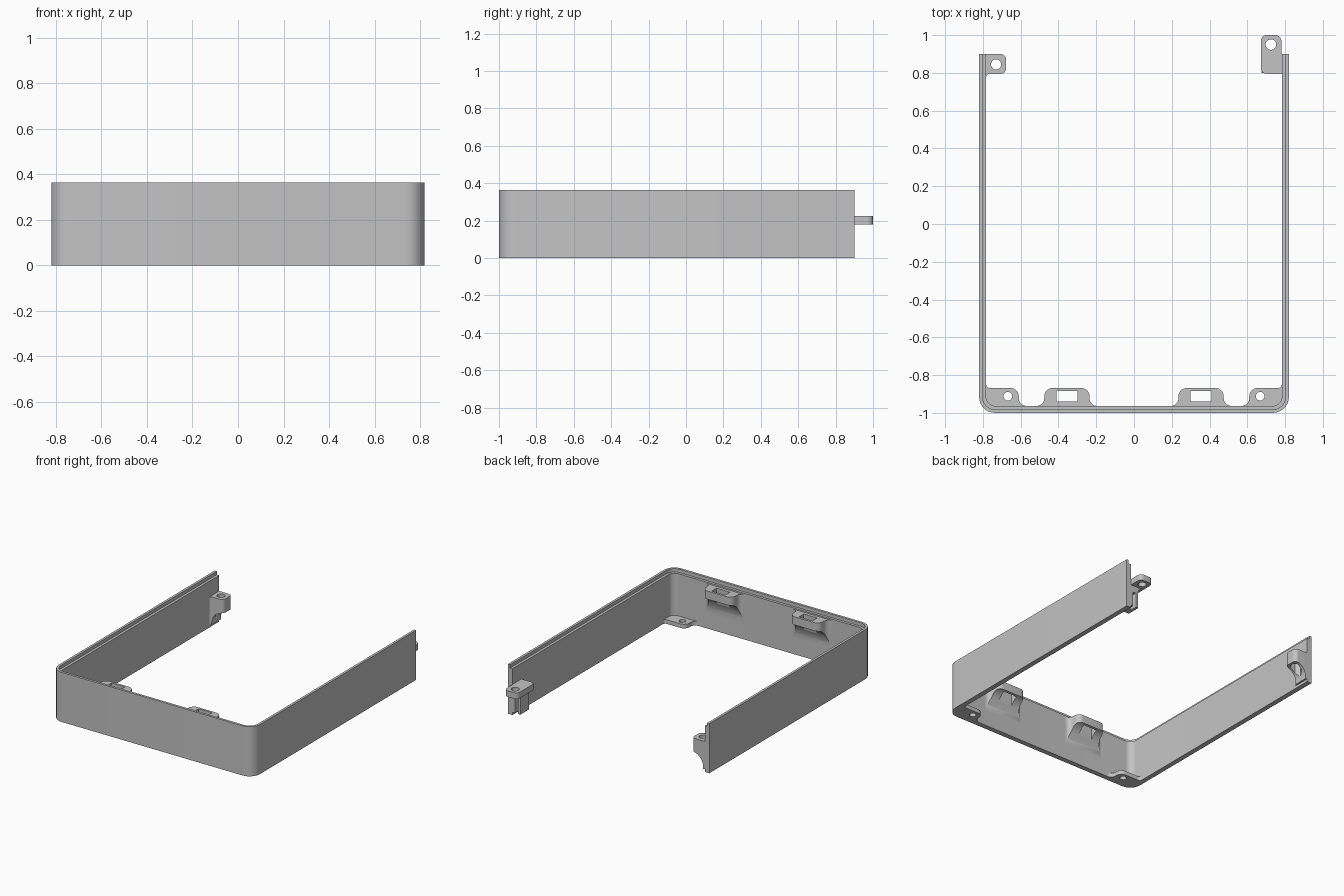
import bpy, bmesh, math
from mathutils import Vector

cube = bpy.data.objects.get("Cube")
if cube:
    bpy.data.objects.remove(cube, do_unlink=True)

GREY = (0.55, 0.55, 0.55, 1)
grey = bpy.data.materials.new("plain_grey")
grey.use_nodes = True
grey.diffuse_color = GREY
grey.node_tree.nodes["Principled BSDF"].inputs["Base Color"].default_value = GREY


def outline(points, steps=8):
    """Polygon whose corners (a, b, radius) are replaced by arcs."""
    result = []
    for i, (a, b, r) in enumerate(points):
        p = Vector((a, b))
        if not r:
            result.append(p)
            continue
        u = (Vector(points[i - 1][:2]) - p).normalized()
        v = (Vector(points[(i + 1) % len(points)][:2]) - p).normalized()
        # right-angled corners only
        centre = p + (u + v) * r
        for k in range(steps + 1):
            t = math.pi / 2 * k / steps
            result.append(centre - v * r * math.cos(t) - u * r * math.sin(t))
    return result


def arc(ca, cb, ra, rb, start, end, steps=24):
    angles = [math.radians(start + (end - start) * k / steps) for k in range(steps + 1)]
    return [Vector((ca + ra * math.cos(t), cb + rb * math.sin(t))) for t in angles]


def circle(ca, cb, r, sides=32):
    return arc(ca, cb, r, r, 0, 360, sides)[:-1]


def prism(name, points, low, high, axis="z"):
    place = {"x": lambda p, h: (h, p[0], p[1]),
             "y": lambda p, h: (p[0], h, p[1]),
             "z": lambda p, h: (p[0], p[1], h)}[axis]
    bm = bmesh.new()
    face = bm.faces.new([bm.verts.new(place(p, low)) for p in points])
    ext = bmesh.ops.extrude_face_region(bm, geom=[face])
    moved = [g for g in ext["geom"] if isinstance(g, bmesh.types.BMVert)]
    bmesh.ops.translate(bm, verts=moved, vec=place((0, 0), high - low))
    bmesh.ops.recalc_face_normals(bm, faces=bm.faces)
    mesh = bpy.data.meshes.new(name)
    bm.to_mesh(mesh)
    bm.free()
    mesh.materials.append(grey)
    obj = bpy.data.objects.new(name, mesh)
    bpy.context.collection.objects.link(obj)
    return obj


def box(a0, a1, b0, b1):
    return [(a0, b0), (a1, b0), (a1, b1), (a0, b1)]


def finish(obj, cutters=()):
    """Subtract the cutters, then shade."""
    bpy.ops.object.select_all(action="DESELECT")
    bpy.context.view_layer.objects.active = obj
    obj.select_set(True)
    for cutter in cutters:
        cutter.hide_render = True
        mod = obj.modifiers.new("cut", "BOOLEAN")
        mod.operation = "DIFFERENCE"
        mod.solver = "EXACT"
        mod.object = cutter
        bpy.ops.object.modifier_apply(modifier=mod.name)
        bpy.data.objects.remove(cutter, do_unlink=True)
    bpy.ops.object.shade_smooth_by_angle(angle=math.radians(30))


HALF, FRONT, BACK, HEIGHT = 0.82, -1.0, 0.9, 0.365
WALL, CORNER = 0.037, 0.085


def u_path(offset, end):
    x, y, r = HALF - offset, FRONT + offset, CORNER - offset
    return outline([(-x, end, 0), (-x, y, r), (x, y, r), (x, end, 0)])


# Three-sided wall with a rebate along its inner top edge
wall = prism("wall", u_path(0, BACK) + u_path(WALL, BACK)[::-1], 0, HEIGHT)
finish(wall, [prism("rebate", u_path(0.018, BACK + 0.1), HEIGHT - 0.025, HEIGHT + 0.1)])

for side, s in (("left", 1), ("right", -1)):
    # Thin screw lug in each front corner, flush with the bottom
    lug = prism(side + "_corner_lug", outline([
        (s * 0.80, -0.98, 0.06), (s * 0.80, -0.845, 0), (s * 0.783, -0.845, 0),
        (s * 0.783, -0.868, 0.02), (s * 0.61, -0.868, 0.045),
        (s * 0.61, -0.963, 0.04), (s * 0.565, -0.963, 0), (s * 0.565, -0.98, 0)]), 0, 0.03)
    finish(lug, [prism("hole", circle(s * 0.668, -0.912, 0.023), -0.1, 0.1)])

    # Slotted clip bracket high on the front wall, hollowed below by a curve
    c = s * 0.355
    clip = prism(side + "_clip_bracket", outline([
        (c - 0.17, -0.98, 0), (c - 0.17, -0.963, 0), (c - 0.12, -0.963, 0.04),
        (c - 0.12, -0.868, 0.045), (c + 0.12, -0.868, 0.045),
        (c + 0.12, -0.963, 0.04), (c + 0.17, -0.963, 0), (c + 0.17, -0.98, 0)]), 0.12, 0.33)
    sweep = arc(-0.865, 0.12, 0.098, 0.15, 180, 90) + [(-0.8, 0.27), (-0.8, 0.05), (-0.963, 0.05)]
    finish(clip, [prism("sweep", sweep, c - 0.3, c + 0.3, "x"),
                  prism("slot", box(c - 0.055, c + 0.055, -0.94, -0.885), 0, 0.5)])

# Right rear lug: block with curved underside, screw hole and nut pocket
lug = prism("right_rear_lug", outline([
    (-0.80, 0.9, 0), (-0.80, 0.77, 0), (-0.783, 0.77, 0), (-0.783, 0.795, 0.02),
    (-0.677, 0.795, 0.03), (-0.677, 0.9, 0.03)]), 0.02, 0.225)
under = arc(-0.68, 0.03, 0.09, 0.095, 180, 90) + [(-0.6, 0.125), (-0.6, -0.05), (-0.77, -0.05)]
finish(lug, [prism("under", under, 0.7, 1.0, "y"),
             prism("hole", circle(-0.73, 0.845, 0.027), 0, 0.4),
             prism("pocket", circle(-0.73, 0.845, 0.04, 6), 0, 0.175)])

# Left rear tongue reaching past the wall end
tongue = prism("left_rear_tongue", outline([
    (0.80, 0.9, 0), (0.78, 0.9, 0), (0.78, 1.0, 0.03), (0.672, 1.0, 0.03),
    (0.672, 0.795, 0.03), (0.80, 0.795, 0)]), 0.18, 0.225)
finish(tongue, [prism("hole", circle(0.725, 0.95, 0.028), 0, 0.4)])

# Slotted support under the tongue
support = prism("left_rear_support", outline([
    (0.80, 0.02, 0), (0.718, 0.02, 0), (0.718, 0.18, 0.04), (0.675, 0.18, 0),
    (0.675, 0.19, 0), (0.80, 0.19, 0)]), 0.8, 0.899, "y")
finish(support, [prism("slot", box(0.738, 0.762, 0.85, 1.0), 0, 0.13)])
